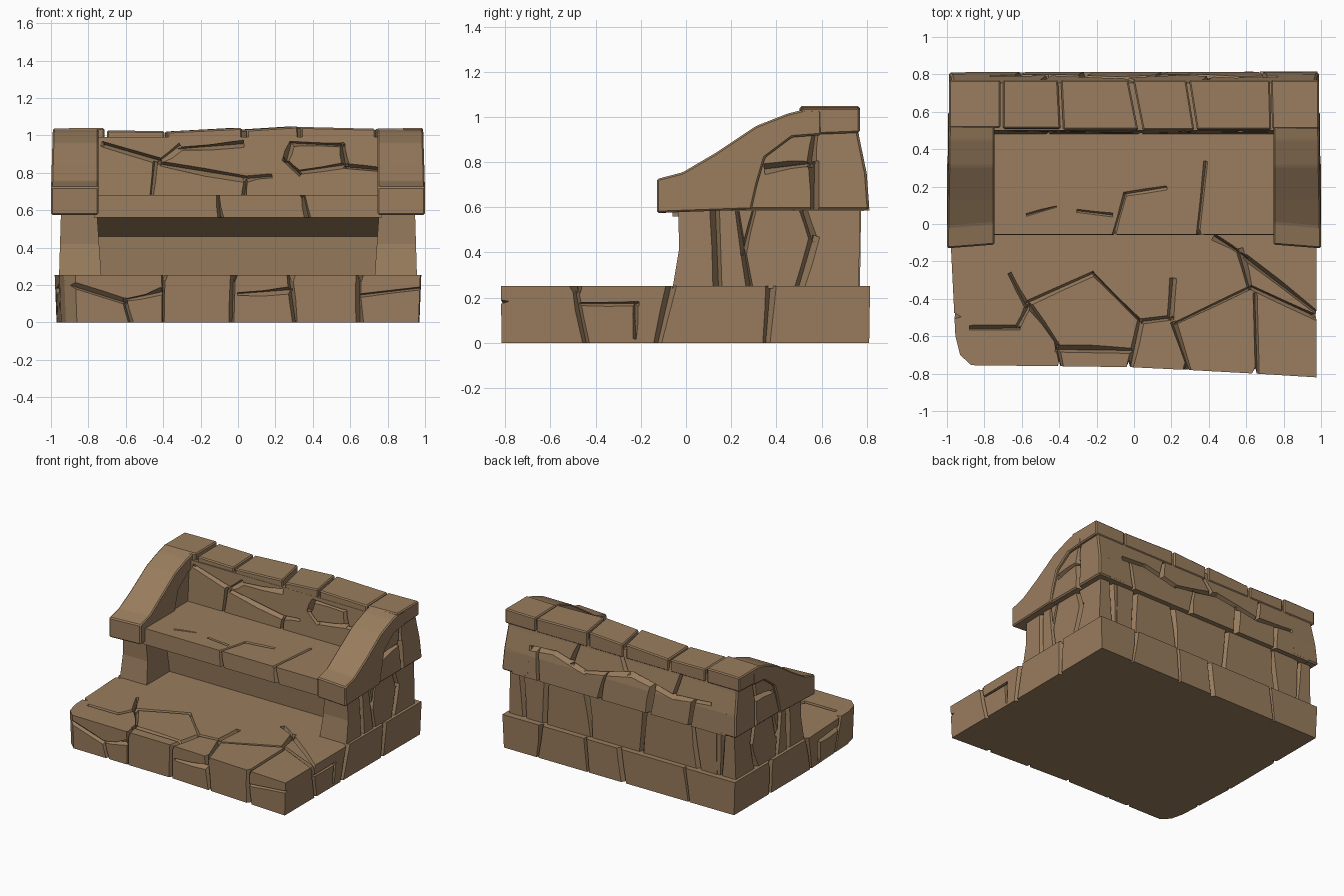
import bpy, bmesh, random
from mathutils import Vector

if "Cube" in bpy.data.objects:
    bpy.data.objects.remove(bpy.data.objects["Cube"])

random.seed(4)
stone = bpy.data.materials.new("brown stone")
stone.diffuse_color = (0.32, 0.205, 0.112, 1)
stone.use_nodes = True
stone.node_tree.nodes["Principled BSDF"].inputs["Base Color"].default_value = stone.diffuse_color


def finish(name, bm):
    bmesh.ops.recalc_face_normals(bm, faces=bm.faces[:])
    me = bpy.data.meshes.new(name)
    bm.to_mesh(me)
    bm.free()
    me.materials.append(stone)
    ob = bpy.data.objects.new(name, me)
    bpy.context.collection.objects.link(ob)
    return ob


def prism(name, pts, place_lo, place_hi, bevel=0.01):
    """Solid between two placements of the same 2D outline."""
    bm = bmesh.new()
    lo = [bm.verts.new(place_lo(*p)) for p in pts]
    hi = [bm.verts.new(place_hi(*p)) for p in pts]
    bm.faces.new(lo)
    bm.faces.new(hi)
    n = len(pts)
    for i in range(n):
        j = (i + 1) % n
        bm.faces.new((lo[i], lo[j], hi[j], hi[i]))
    if bevel:
        bmesh.ops.recalc_face_normals(bm, faces=bm.faces[:])
        bmesh.ops.bevel(bm, geom=bm.edges[:], offset=bevel, segments=1, affect='EDGES')
    return finish(name, bm)


def side_prism(name, pts, x0, x1, bevel=0.01):
    return prism(name, pts, lambda y, z: (x0, y, z), lambda y, z: (x1, y, z), bevel)


def volume(me):
    bm = bmesh.new()
    bm.from_mesh(me)
    v = abs(bm.calc_volume())
    bm.free()
    return v


def cut(ob, cutter):
    """Subtract the cutter, keeping the result only if it is a plausible small cut."""
    before = volume(ob.data)
    for solver in ('EXACT', 'MANIFOLD'):
        m = ob.modifiers.new("crack", 'BOOLEAN')
        m.object, m.operation, m.solver = cutter, 'DIFFERENCE', solver
        deps = bpy.context.evaluated_depsgraph_get()
        deps.update()
        me = bpy.data.meshes.new_from_object(ob.evaluated_get(deps))
        ob.modifiers.clear()
        if 0.95 * before < volume(me) <= before * 1.0001:
            ob.data = me
            break
    bpy.data.objects.remove(cutter)


def carve(ob, *groups):
    """Cut V-shaped cracks; each group is (lines, placement, normal, half width, depth)."""
    for lines, place, normal, w, d in groups:
        n = Vector(normal)
        for line in lines:
            for a, b in zip(line, line[1:]):
                p, q = Vector(place(*a)), Vector(place(*b))
                t = (q - p).normalized()
                s = t.cross(n).normalized()
                p, q = p - t * w * 0.6, q + t * w * 0.6
                bm = bmesh.new()
                ends = []
                for c in (p, q):
                    k = w * random.uniform(0.35, 1.2)
                    ends.append([bm.verts.new(v) for v in (
                        c + s * 2 * k + n * d, c - s * 2 * k + n * d,
                        c - n * d + s * k * random.uniform(-0.8, 0.8))])
                e, f = ends
                bm.faces.new(e)
                bm.faces.new(f)
                for i in range(3):
                    j = (i + 1) % 3
                    bm.faces.new((e[i], e[j], f[j], f[i]))
                cutter = finish("crack_cutter", bm)
                cutter.hide_render = True
                cut(ob, cutter)
    ob.data.materials.clear()
    ob.data.materials.append(stone)


# --- paved base slab
outline = [(-.98, .81), (-.98, -.1), (-.955, -.6), (-.93, -.7), (-.87, -.755), (-.03, -.765),
           (.28, -.78), (.65, -.80), (.975, -.82), (.975, 0), (.98, .815)]
base = prism("base_slab", outline, lambda x, y: (x * .99, y * .995, 0), lambda x, y: (x, y, .252), 0)
base_top = [
    [(-.38, -.78), (-.41, -.64), (-.57, -.43), (-.22, -.27), (.04, -.52), (-.03, -.78)],
    [(-.66, -.27), (-.57, -.43), (-.62, -.55), (-.87, -.55)], [(-.41, -.66), (-.02, -.68)],
    [(.21, -.3), (.2, -.5), (.04, -.52)], [(.3, -.79), (.22, -.53), (.62, -.34), (.57, -.14)],
    [(.62, -.34), (.99, -.51)], [(.65, -.38), (.66, -.82)], [(.43, -.08), (.6, -.18), (.97, -.47)]]
base_front = [
    [(-.4, .26), (-.4, -.01)], [(-.88, .21), (-.6, .12), (-.42, .17)], [(-.6, .12), (-.57, .01)],
    [(-.03, .26), (-.04, -.01)], [(.28, .26), (.3, -.01)], [(.01, .15), (.28, .17)],
    [(.64, .26), (.65, -.01)], [(.66, .14), (.98, .18)]]
base_back = [[(x, .27), (x + dx, -.01)] for x, dx in ((.66, .03), (.28, -.02), (0, -.04), (-.55, -.04))]
base_side = [[(-.49, .27), (-.44, -.01)], [(-.46, .17), (-.22, .17), (-.23, .03)],
             [(-.06, .27), (-.13, -.01)], [(.38, .27), (.36, -.01)]]
carve(base,
      (base_top, lambda x, y: (x, y, .252), (0, 0, 1), .017, .035),
      (base_front, lambda x, z: (x, -.763 - .057 * max(0, x), z), (0, -1, 0), .02, .035),
      (base_back, lambda x, z: (x, .812, z), (0, 1, 0), .02, .035),
      (base_side, lambda y, z: (.975, y, z), (1, 0, 0), .02, .035),
      (base_side, lambda y, z: (-.977 + max(0, -.1 - y) * .05, y, z), (-1, 0, 0), .02, .035))

# --- recessed wall under the seat
wall = side_prism("seat_support", [(.22, .24), (.2, .46), (-.03, .565), (.775, .585), (.77, .24)], -.8, .8, 0)
mid_back = [[(x, .6), (x + d, .24)] for x, d in ((.64, .02), (.3, -.04), (-.2, .03), (-.6, -.04))]
carve(wall, (mid_back, lambda x, z: (x, .772, z), (0, 1, 0), .02, .035))

# --- seat slab
seat = side_prism("seat", [(-.06, .56), (-.055, .68), (.52, .68), (.52, .56)], -.77, .77, 0)
seat_top = [[(-.11, -.08), (-.05, .16), (.17, .19)], [(.34, -.08), (.38, .33)],
            [(-.57, .05), (-.42, .09)], [(-.3, .07), (-.12, .05)]]
carve(seat, (seat_top, lambda x, y: (x, y, .68), (0, 0, 1), .01, .015),
      ([[(-.11, .7), (-.09, .55)], [(.35, .7), (.37, .55)]], lambda x, z: (x, -.058, z), (0, -1, 0), .016, .03))

# --- backrest wall
back = side_prism("backrest", [(.475, .58), (.5, .99), (.755, .99), (.765, .92), (.8, .75), (.812, .585)],
                  -.9, .9, 0)
back_front = [
    [(-.72, .95), (-.42, .86), (-.31, .93), (.02, .955)], [(-.4, .85), (.04, .76), (.17, .785)],
    [(-.44, .85), (-.46, .67)], [(.04, .76), (.03, .67)], [(.29, .95), (.25, .87), (.33, .8)],
    [(.29, .95), (.56, .95), (.58, .84), (.33, .8)], [(.58, .84), (.77, .82)]]
back_rear = [
    [(.88, .8), (.55, .82), (.3, .75), (-.1, .83), (-.45, .76), (-.9, .8)], [(.7, .8), (.68, .57)],
    [(.12, .79), (.16, .57)], [(-.28, .8), (-.24, .57)], [(-.62, .77), (-.6, .57)],
    [(.42, .78), (.36, .95)], [(-.05, .82), (.02, .95)], [(-.45, .77), (-.5, .95)]]
carve(back,
      (back_front, lambda x, z: (x, .475 + (z - .58) * .061, z), (0, -1, 0), .018, .04),
      (back_rear, lambda x, z: (x, .812 - max(0, z - .62) * .15, z), (0, 1, 0), .018, .04))

# --- coping blocks along the top of the backrest: left x, right x, left z, right z, skew
blocks = [(-.99, -.715, 1.037, 1.04, 0), (-.70, -.4, 1.027, 1.022, .05), (-.385, -.005, 1.02, 1.04, .2),
          (.02, .3, 1.03, 1.048, .16), (.315, .73, 1.045, 1.035, .03), (.735, .99, 1.035, 1.04, 0)]
skew_in = 0
for i, (x0, x1, z0, z1, skew) in enumerate(blocks):
    k = random.uniform(-.008, .008)
    low = .92 if i in (0, 5) else .975
    prism("coping_block_%d" % (i + 1), [(.505 + k, low), (.507 + k, 0), (.77, 0), (.77, .93)],
          lambda y, z: (x0 - (y - .64) * skew_in, y, z or z0),
          lambda y, z: (x1 - (y - .64) * skew, y, z or z1), .008)
    skew_in = skew

# --- piers and arms, one per side
pier_lines = [[(.12, .6), (.135, .23)], [(.22, .6), (.28, .23)], [(.31, .6), (.26, .4)],
              [(.52, .6), (.57, .46), (.5, .23)]]
arm_lines = [[(.36, .77), (.56, .79), (.57, .57)], [(.56, .79), (.575, .93)]]
for side, s in (("left", -1), ("right", 1)):
    pier = prism(side + "_pier", [(-.06, .24), (-.03, .42), (-.035, .585), (.77, .585), (.765, .24)],
                 lambda y, z: (s * (.73 + (z - .24) * .07), y, z),
                 lambda y, z: (s * (.957 - (z - .24) * .03), y, z), 0)
    carve(pier, (pier_lines, lambda y, z: (s * .952, y, z), (s, 0, 0), .022, .04),
          ([[(.85, .6), (.83, .23)]], lambda x, z: (s * x, .767, z), (0, 1, 0), .02, .035))

    arm = prism(side + "_arm_stones", [(.2, .59), (.25, .85), (.45, .97), (.76, .97), (.765, .92), (.8, .75), (.812, .59)],
                lambda y, z: (s * .76, y, z), lambda y, z: (s * (.99 - (z - .59) * .06), y, z))
    carve(arm, (arm_lines, lambda y, z: (s * .978, y, z), (s, 0, 0), .022, .04))

    # sloping arm cap that overhangs the stones
    prism(side + "_arm_cap", [(-.13, .575), (-.13, .725), (-.015, .755), (.13, .84), (.31, .96), (.45, 1.015),
                              (.53, 1.035), (.6, 1.03), (.6, .92), (.47, .91), (.35, .82), (.315, .7), (.29, .59)],
          lambda y, z: (s * .745, y + .02 * (y < 0), z), lambda y, z: (s * (1.0 - max(0, z - .7) * .03), y, z), .008)
